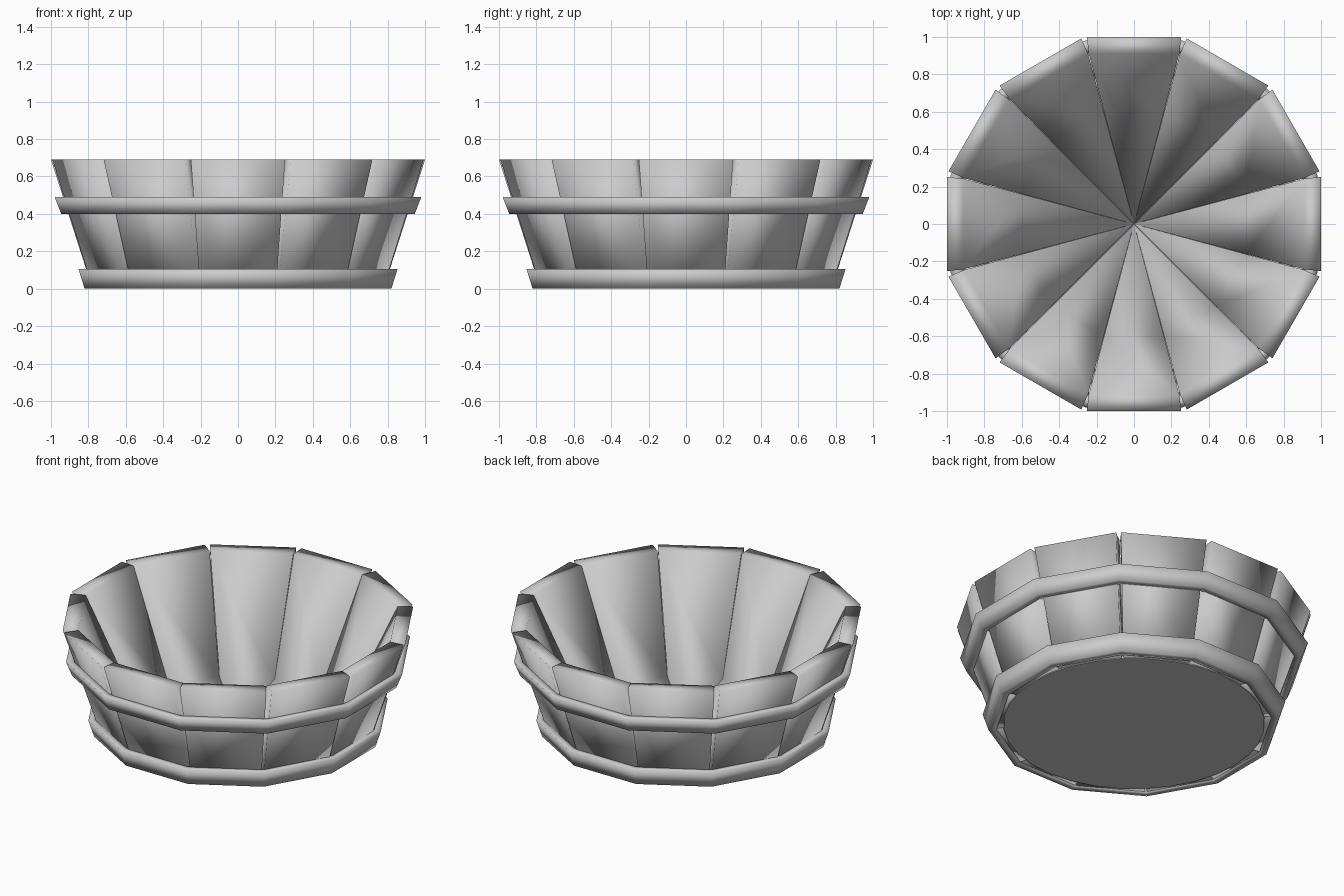
import bpy, bmesh
from math import cos, sin, pi, tan

if "Cube" in bpy.data.objects:
    bpy.data.objects.remove(bpy.data.objects["Cube"])

N = 12


def make(name, verts, faces):
    me = bpy.data.meshes.new(name)
    me.from_pydata(verts, [], faces)
    bm = bmesh.new()
    bm.from_mesh(me)
    bmesh.ops.recalc_face_normals(bm, faces=bm.faces)
    bm.to_mesh(me)
    bm.free()
    for p in me.polygons:
        p.use_smooth = True
    ob = bpy.data.objects.new(name, me)
    bpy.context.collection.objects.link(ob)
    return ob


# Stave: tilted plank, thicker at its foot, with a floor wedge to the centre
# (distance from axis, height, half width)
section = [(0.60, 0.03, 0.160), (0.91, 0.69, 0.242), (1.0, 0.69, 0.252), (0.78, 0.005, 0.203)]
verts = [(r, s * w, z) for s in (-1, 1) for r, z, w in section]
verts += [(0, 0, 0.03), (0, 0, 0.005)]
faces = [(0, 1, 5, 4), (1, 2, 6, 5), (2, 3, 7, 6),
         (0, 4, 8), (3, 9, 7),
         (0, 1, 2, 3), (4, 7, 6, 5),
         (0, 3, 9, 8), (4, 8, 9, 7)]
first = make("stave_1", verts, faces)
for i in range(1, N):
    ob = bpy.data.objects.new(f"stave_{i + 1}", first.data)
    ob.rotation_euler.z = 2 * pi * i / N
    bpy.context.collection.objects.link(ob)


# Hoops: closed twelve-sided bands, corners over the stave joints
def hoop(name, profile):
    k = len(profile)
    vs, fs = [], []
    for i in range(N):
        a = 2 * pi * (i + 0.5) / N
        for r, z in profile:
            c = r / cos(pi / N)
            vs.append((c * cos(a), c * sin(a), z))
    for i in range(N):
        j = (i + 1) % N
        for p in range(k):
            q = (p + 1) % k
            fs.append((i * k + p, j * k + p, j * k + q, i * k + q))
    return make(name, vs, fs)


hoop("lower_hoop", [(0.775, 0.0), (0.82, 0.0), (0.853, 0.105), (0.805, 0.105)])
hoop("upper_hoop", [(0.90, 0.40), (0.945, 0.40), (0.98, 0.49), (0.93, 0.49)])

# Round base plate under the floor
bpy.ops.mesh.primitive_cylinder_add(vertices=32, radius=0.76, depth=0.02, location=(0, 0, 0.01))
base = bpy.context.object
base.name = "base_plate"
bpy.ops.object.shade_smooth_by_angle()
